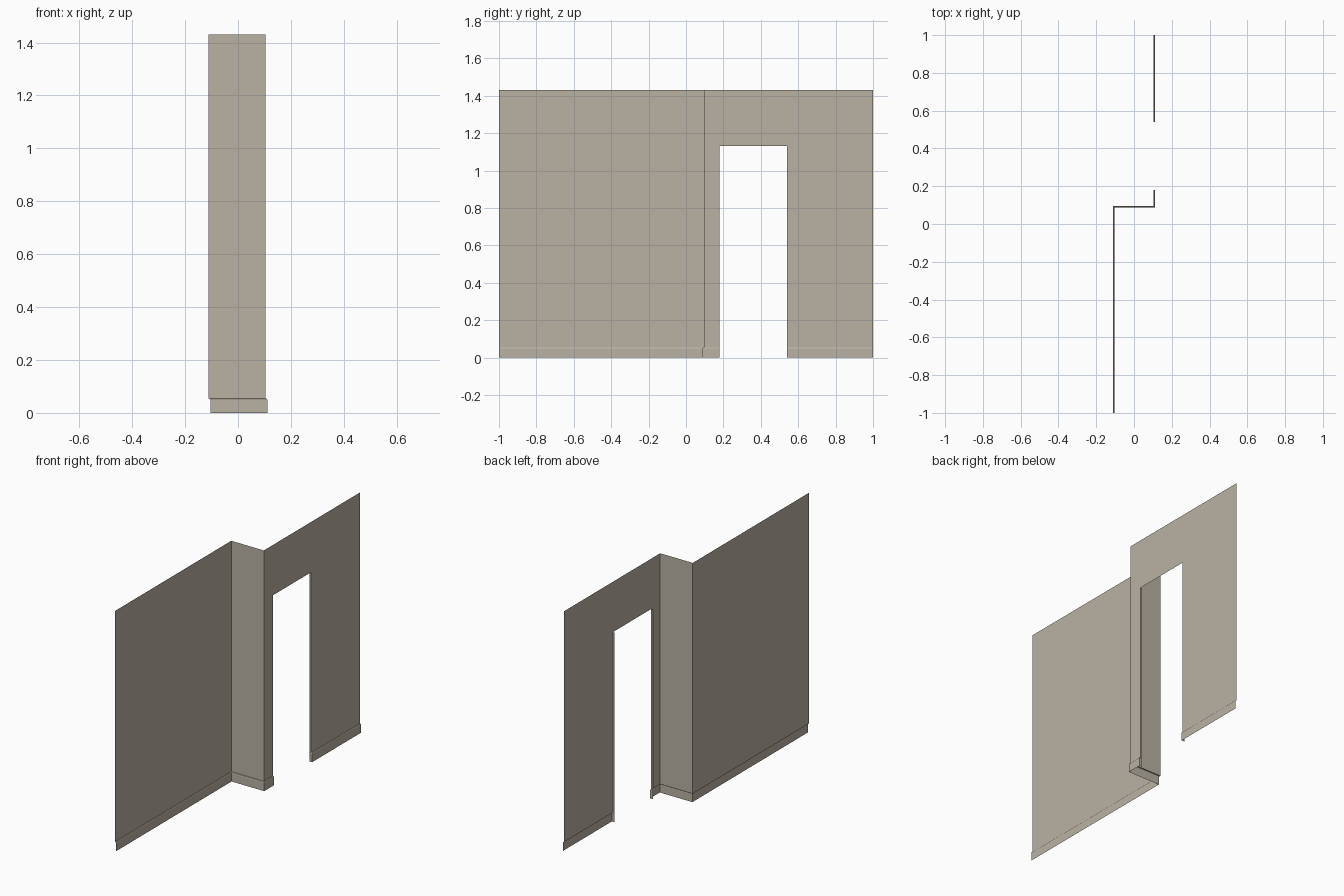
import bpy
from mathutils import Vector

if "Cube" in bpy.data.objects:
    bpy.data.objects.remove(bpy.data.objects["Cube"])

H, BASE, DOOR = 1.43, 0.055, 1.13      # wall top, skirting top, door head
X0, X1, Y0 = -0.111, 0.104, 0.095      # two wall planes and the step between
D0, D1 = 0.18, 0.54                    # door opening in y

mat = bpy.data.materials.new("warm_beige_plaster")
mat.diffuse_color = (0.49, 0.447, 0.37, 1)
mat.use_nodes = True
mat.node_tree.nodes["Principled BSDF"].inputs["Base Color"].default_value = mat.diffuse_color


def make(name, verts, faces):
    me = bpy.data.meshes.new(name)
    me.from_pydata(verts, [], faces)
    me.materials.append(mat)
    ob = bpy.data.objects.new(name, me)
    bpy.context.collection.objects.link(ob)
    return ob


def sheet(name, a, b, z0, z1):
    """Upright single sheet from plan point a to b, facing right of travel."""
    return make(name, [(*a, z0), (*b, z0), (*b, z1), (*a, z1)], [(0, 1, 2, 3)])


def skirting(name, path):
    """Sweep the skirting profile along a right-angled plan path with mitres."""
    profile = [(0.007, 0), (0.007, 0.049), (0.005, 0.053), (0, BASE)]
    pts = [Vector(p) for p in path]
    norms = []
    for a, b in zip(pts, pts[1:]):
        d = (b - a).normalized()
        norms.append(Vector((d.y, -d.x)))
    verts, faces, n = [], [], len(profile)
    for i, p in enumerate(pts):
        if i == 0:
            m = norms[0]
        elif i == len(pts) - 1:
            m = norms[-1]
        else:
            m = norms[i - 1] + norms[i]
        verts += [(p.x + m.x * o, p.y + m.y * o, z) for o, z in profile]
    for i in range(len(pts) - 1):
        for j in range(n - 1):
            k = i * n + j
            faces.append((k, k + n, k + n + 1, k + 1))
    return make(name, verts, faces)


# wall sheets above the skirting
sheet("long_wall", (X0, -1), (X0, Y0), BASE, H)
sheet("step_wall", (X0, Y0), (X1, Y0), BASE, H)
sheet("door_wall_near", (X1, Y0), (X1, D0), BASE, H)
sheet("door_wall_far", (X1, D1), (X1, 1), BASE, H)
sheet("door_header", (X1, D0), (X1, D1), DOOR, H)

# shallow door returns, reaching out to the skirting face at the floor
for name, y, s in (("jamb_near", D0, 1), ("jamb_far", D1, -1)):
    back, front = X1 - 0.012, X1 + 0.007
    a, b = ((front, y), (back, y)) if s > 0 else ((back, y), (front, y))
    sheet(name + "_skirting_end", a, b, 0, 0.05)
    a, b = ((X1, y), (back, y)) if s > 0 else ((back, y), (X1, y))
    sheet(name, a, b, 0.05, DOOR)

# skirting boards either side of the door
skirting("skirting_main", [(X0, -1), (X0, Y0), (X1, Y0), (X1, D0)])
skirting("skirting_far", [(X1, D1), (X1, 1)])
